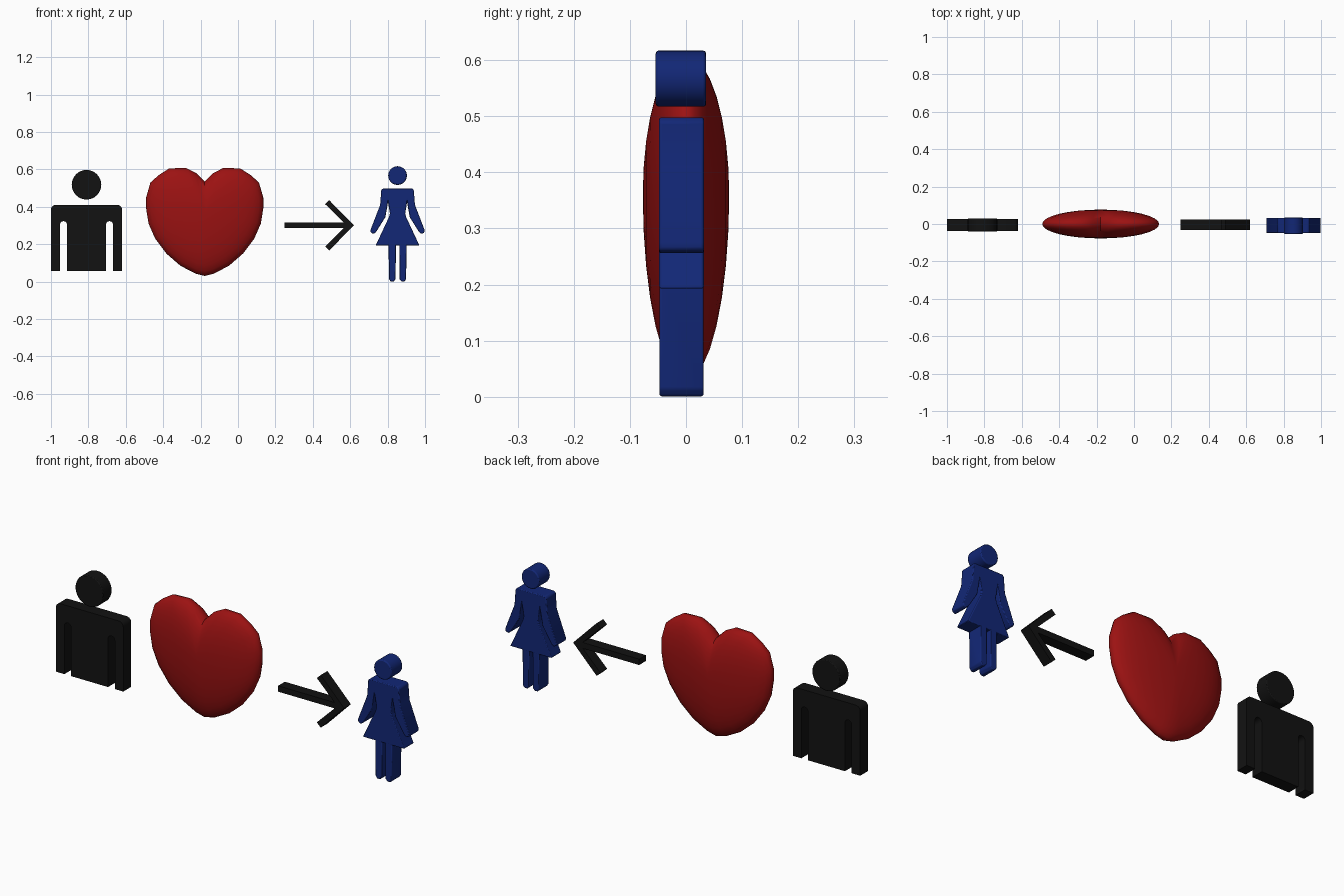
import bpy, bmesh, math
from mathutils import Vector

if "Cube" in bpy.data.objects:
    bpy.data.objects.remove(bpy.data.objects["Cube"])


def material(name, rgb):
    m = bpy.data.materials.new(name)
    m.diffuse_color = (*rgb, 1)
    m.use_nodes = True
    m.node_tree.nodes["Principled BSDF"].inputs["Base Color"].default_value = m.diffuse_color
    return m


BLACK = material("black", (0.006, 0.006, 0.006))
RED = material("red", (0.33, 0.006, 0.006))
BLUE = material("blue", (0.006, 0.02, 0.18))


def finish(name, bm, mat, bevel=0, angle=35):
    bmesh.ops.recalc_face_normals(bm, faces=bm.faces)
    me = bpy.data.meshes.new(name)
    bm.to_mesh(me)
    bm.free()
    ob = bpy.data.objects.new(name, me)
    bpy.context.collection.objects.link(ob)
    me.materials.append(mat)
    bpy.ops.object.select_all(action='DESELECT')
    ob.select_set(True)
    bpy.context.view_layer.objects.active = ob
    bpy.ops.object.shade_smooth_by_angle(angle=math.radians(angle))
    if bevel:
        b = ob.modifiers.new("bevel", 'BEVEL')
        b.width, b.segments, b.limit_method = bevel, 2, 'ANGLE'
    return ob


def plate(name, pts, y, half, mat, bevel=0):
    """Extrude an xz outline along y."""
    bm = bmesh.new()
    face = bm.faces.new([bm.verts.new((x, y - half, z)) for x, z in pts])
    ext = bmesh.ops.extrude_face_region(bm, geom=[face])
    moved = [v for v in ext['geom'] if isinstance(v, bmesh.types.BMVert)]
    bmesh.ops.translate(bm, verts=moved, vec=(0, 2 * half, 0))
    return finish(name, bm, mat, bevel)


def arc(cx, cz, r, a0, a1, n):
    steps = [math.radians(a0 + (a1 - a0) * i / n) for i in range(n + 1)]
    return [(cx + r * math.cos(a), cz + r * math.sin(a)) for a in steps]


def mirrored(half_pts, cx):
    """Close a right-half outline with its left copy."""
    right = [(cx + x, z) for x, z in half_pts]
    left = [(cx - x, z) for x, z in reversed(half_pts)]
    return right + left


def disc(name, cx, cz, r, y, half, mat, bevel):
    return plate(name, arc(cx, cz, r, 0, 360, 32)[:-1], y, half, mat, bevel)


# Man: head and body with round-topped slots between arms and torso
disc("man_head", -0.81, 0.518, 0.079, -0.006, 0.035, BLACK, 0.004)
man = (arc(0.165, 0.385, 0.025, 90, 0, 5)
       + [(0.19, 0.057), (0.142, 0.057)]
       + arc(0.123, 0.304, 0.019, 0, 180, 8)
       + [(0.104, 0.057)])
plate("man_body", mirrored(man, -0.81), -0.006, 0.032, BLACK)

# Heart: half outline from notch to point, inflated with elliptical rings
half = [(0, 0.535), (0.045, 0.58), (0.10, 0.608), (0.19, 0.605), (0.245, 0.57),
        (0.29, 0.53), (0.313, 0.45), (0.313, 0.39), (0.30, 0.31), (0.265, 0.23),
        (0.205, 0.15), (0.13, 0.085), (0.05, 0.043), (0, 0.03)]
CX, CZ, DEPTH = -0.178, 0.36, 0.077
outline = half + [(-x, z) for x, z in reversed(half[1:-1])]
bm = bmesh.new()
n = len(outline)
rim = [bm.verts.new((CX + x, 0, z)) for x, z in outline]
for side in (-1, 1):
    prev = rim
    for k in range(1, 8):
        t = math.pi / 2 * k / 8
        s, y = math.cos(t), side * DEPTH * math.sin(t)
        ring = [bm.verts.new((CX + x * s, y, CZ + (z - CZ) * s)) for x, z in outline]
        for i in range(n):
            j = (i + 1) % n
            bm.faces.new((prev[i], prev[j], ring[j], ring[i]))
        prev = ring
    pole = bm.verts.new((CX, side * DEPTH, CZ))
    for i in range(n):
        bm.faces.new((prev[i], prev[(i + 1) % n], pole))
finish("heart", bm, RED, angle=60)

# Arrow
upper = [(0.248, 0.015), (0.566, 0.015), (0.466, 0.113), (0.488, 0.134)]
arrow = upper + [(0.62, 0)] + [(x, -z) for x, z in reversed(upper)]
plate("arrow", [(x, 0.301 + z) for x, z in arrow], -0.004, 0.027, BLACK)

# Woman: head, dress with arms, two legs
WX = 0.853
disc("woman_head", WX, 0.567, 0.05, -0.009, 0.045, BLUE, 0.005)
woman = [(0.078, 0.498), (0.087, 0.49), (0.093, 0.41), (0.145, 0.275),
         (0.143, 0.262), (0.128, 0.255), (0.115, 0.265), (0.065, 0.345),
         (0.051, 0.425), (0.041, 0.365), (0.046, 0.345), (0.117, 0.193)]
plate("woman_dress_and_arms", mirrored(woman, WX), -0.008, 0.04, BLUE, 0.004)
for side, name in ((-1, "left"), (1, "right")):
    leg = [(0.009, 0.22), (0.048, 0.22), (0.046, 0.014), (0.037, 0.001),
           (0.02, 0.001), (0.010, 0.014)]
    plate(f"woman_{name}_leg", [(WX + side * x, z) for x, z in leg],
          -0.008, 0.0395, BLUE, 0.004)
